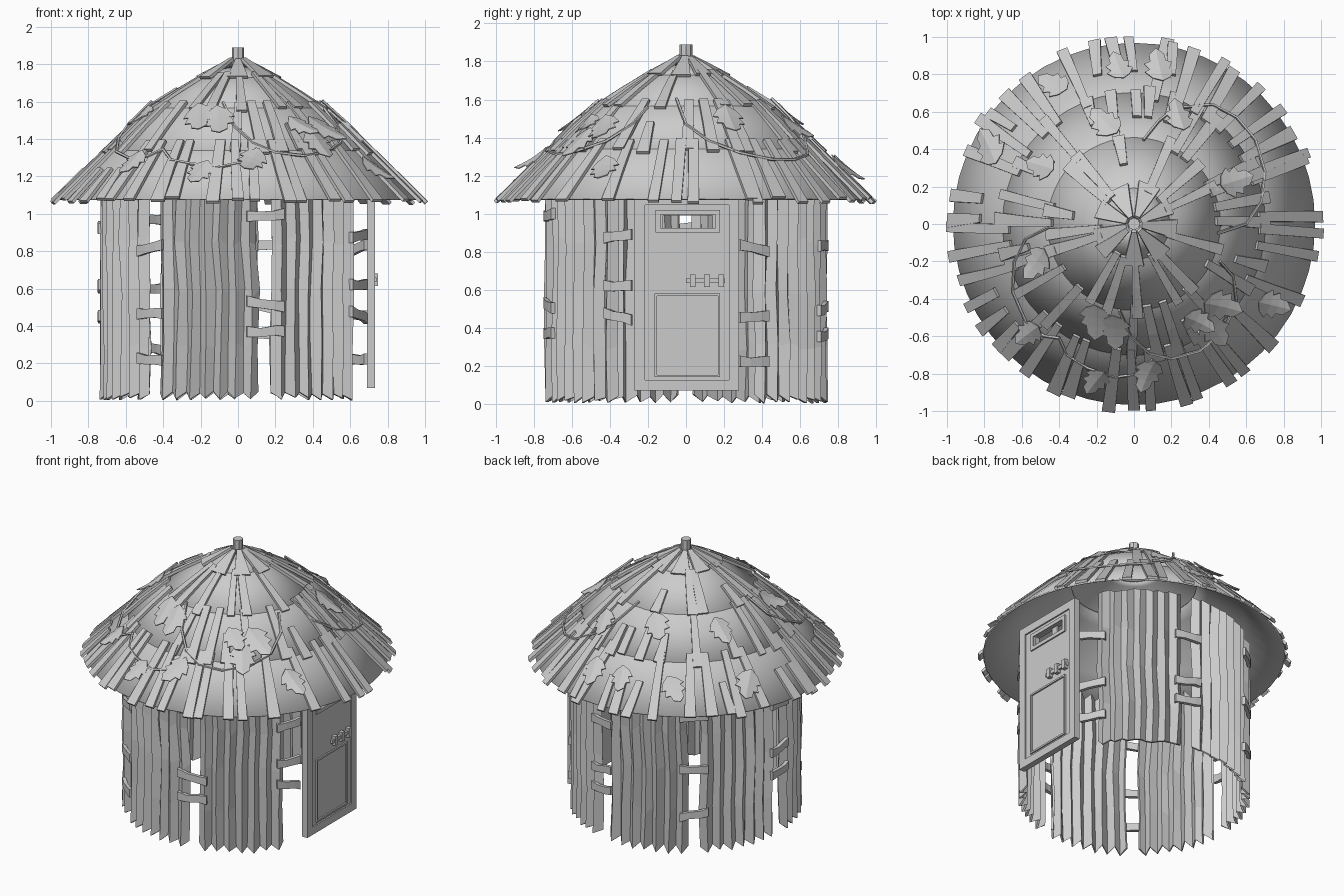
import bpy, bmesh, math, random
from mathutils import Vector

if "Cube" in bpy.data.objects:
    bpy.data.objects.remove(bpy.data.objects["Cube"])

random.seed(4)
U = random.uniform
grey = bpy.data.materials.new("weathered_grey")
grey.diffuse_color = (0.6, 0.6, 0.6, 1)
grey.use_nodes = True
grey.node_tree.nodes["Principled BSDF"].inputs["Base Color"].default_value = grey.diffuse_color


def finish(bm, name, smooth=False, solid=0):
    bmesh.ops.recalc_face_normals(bm, faces=bm.faces)
    me = bpy.data.meshes.new(name)
    bm.to_mesh(me)
    bm.free()
    ob = bpy.data.objects.new(name, me)
    bpy.context.collection.objects.link(ob)
    me.materials.append(grey)
    if solid:
        m = ob.modifiers.new("thickness", 'SOLIDIFY')
        m.thickness, m.offset = solid, 0
    if smooth:
        bpy.context.view_layer.objects.active = ob
        ob.select_set(True)
        bpy.ops.object.shade_smooth_by_angle(angle=math.radians(35))
        ob.select_set(False)
    return ob


def loft(bm, rings):
    # closed tube through equal rings of points, capped
    vs = [[bm.verts.new(p) for p in r] for r in rings]
    n = len(vs[0])
    for a, b in zip(vs, vs[1:]):
        for i in range(n):
            j = (i + 1) % n
            bm.faces.new((a[i], a[j], b[j], b[i]))
    bm.faces.new(vs[0])
    bm.faces.new(vs[-1])


def box(bm, x0, x1, y0, y1, z0, z1):
    loft(bm, [[(x, y0, z0), (x, y1, z0), (x, y1, z1), (x, y0, z1)] for x in (x0, x1)])


def frame(bm, x0, x1, y0, y1, z0, z1, w):
    box(bm, x0, x1, y0, y1, z0, z0 + w)
    box(bm, x0, x1, y0, y1, z1 - w, z1)
    box(bm, x0, x1, y0, y0 + w, z0 + w, z1 - w)
    box(bm, x0, x1, y1 - w, y1, z0 + w, z1 - w)


def polar(r, a, z):
    # angle measured from the front (-y) towards +x
    return Vector((r * math.sin(a), -r * math.cos(a), z))


# roof: overlapping conical thatch layers, each with loose slats on top
PROFILE = [(0.0, 1.83), (0.2, 1.725), (0.47, 1.56), (0.71, 1.33), (0.98, 1.065), (1.1, 0.945)]


def roof_z(r):
    for (r0, z0), (r1, z1) in zip(PROFILE, PROFILE[1:]):
        if r <= r1:
            return z0 + (z1 - z0) * (r - r0) / (r1 - r0)
    return PROFILE[-1][1]


def slat(bm, a, r0, r1, w0, w1, skew, lift, th=0.018):
    rings = []
    for k in range(3):
        t = k / 2
        r = r0 + (r1 - r0) * t
        ang = a + skew * t
        w = (w0 + (w1 - w0) * t) / 2
        tan = Vector((math.cos(ang), math.sin(ang), 0))
        n = polar(0.65, ang, 0.76)
        p = polar(r, ang, roof_z(r)) + n * lift
        rings.append([p - tan * w, p + tan * w, p + tan * w + n * th, p - tan * w + n * th])
    loft(bm, rings)


LAYERS = [  # name, shell start, shell end, slat start, count, slat top width, bottom width
    ("eave", 0.40, 0.965, 0.66, 50, 0.05, 0.07),
    ("middle", 0.17, 0.70, 0.43, 36, 0.045, 0.065),
    ("upper", 0.02, 0.46, 0.17, 25, 0.04, 0.065),
    ("crown", 0.0, 0.19, 0.03, 9, 0.03, 0.11),
]
for i, (name, r0, r1, s0, n, w0, w1) in enumerate(LAYERS):
    bm = bmesh.new()
    rs = sorted({r0, r1} | {p[0] for p in PROFILE if r0 < p[0] < r1})
    rs = [max(r, 0.005) for r in rs]
    drop = 0.012 * (r0 < 0.5)
    rows = []
    for r in rs:
        z = roof_z(r) - (0.03 if r < s0 else drop * 0.3)
        rows.append([bm.verts.new(polar(r, k * math.tau / 48, z)) for k in range(48)])
    for a, b in zip(rows, rows[1:]):
        for k in range(48):
            bm.faces.new((a[k], a[k - 1], b[k - 1], b[k]))
    finish(bm, name + "_thatch_shell", True, 0.01)
    bm = bmesh.new()
    for k in range(n):
        if n > 20 and random.random() < 0.22:
            continue
        a = (k + U(-0.25, 0.25)) * math.tau / n
        end = r1 + U(0.005, 0.034)
        start = s0 if n < 20 or random.random() < 0.75 else (s0 + r1) / 2
        slat(bm, a, start, end, w0 * U(0.8, 1.1), w1 * U(0.75, 1.15), U(-0.03, 0.03), U(0.0, 0.01))
    finish(bm, name + "_thatch_slats")

# peg on the roof tip
bm = bmesh.new()
loft(bm, [[polar(0.033, k * math.tau / 8, z) for k in range(8)] for z in (1.78, 1.89)])
finish(bm, "roof_peg")

# leaves: jagged, folded along the midrib, lying down the slope
OUTLINE = [(0, 0.0), (0.3, 0.15), (0.5, 0.38), (0.33, 0.42), (0.46, 0.62), (0.26, 0.66), (0.25, 0.85), (0, 1.0)]
LEAVES = [(0.52, 0.22), (0.23, 0.56), (-0.08, 0.82), (0.13, 0.82), (-0.5, -0.2), (-0.55, -0.57),
          (-0.2, -0.82), (0.07, -0.78), (-0.2, -0.5), (-0.1, -0.55), (0.33, -0.5), (0.45, -0.42),
          (0.72, -0.42), (-0.15, 0.52), (-0.42, 0.73), (-0.75, 0.4), (-0.48, 0.3), (0.42, -0.55)]
bm = bmesh.new()
for x, y in LEAVES:
    r, a = math.hypot(x, y), math.atan2(x, -y)
    d0, d1 = polar(r - 0.09, a, roof_z(r - 0.09)), polar(r + 0.09, a, roof_z(r + 0.09))
    down = (d1 - d0).normalized()
    tan = Vector((math.cos(a), math.sin(a), 0))
    nor = tan.cross(down)
    nor = nor if nor.z > 0 else -nor
    turn = U(-0.6, 0.6)
    down, tan = (down * math.cos(turn) + tan * math.sin(turn), tan * math.cos(turn) - down * math.sin(turn))
    L, tip = U(0.19, 0.24), U(0.0, 0.05)
    base = (d0 + d1) / 2 - down * L / 2 + nor * 0.035
    for s in (-1, 1):
        pts = [base + down * L * v + tan * s * u * L * 0.75 + nor * (tip * v * v - abs(u) * 0.03) for u, v in OUTLINE]
        spine = [base + down * L * v + nor * tip * v * v for u, v in OUTLINE]
        for k in range(len(pts) - 1):
            quad = [spine[k], pts[k], pts[k + 1], spine[k + 1]]
            quad = quad[1:] if k == 0 else quad[:3] if k == len(pts) - 2 else quad
            bm.faces.new([bm.verts.new(p) for p in quad])
bmesh.ops.remove_doubles(bm, verts=bm.verts, dist=0.0005)
finish(bm, "roof_leaves", solid=0.006)

# vines draped over the roof
VINES = [
    [(0.05, 0.45), (0.13, 0.55), (0.22, 0.62), (0.42, 0.64), (0.55, 0.57), (0.65, 0.45), (0.7, 0.28), (0.68, 0.12), (0.6, 0.0), (0.45, -0.05)],
    [(0.46, -0.2), (0.53, -0.28), (0.55, -0.42), (0.48, -0.57), (0.35, -0.68), (0.2, -0.72), (0.08, -0.69), (-0.02, -0.6), (-0.08, -0.46)],
    [(-0.46, -0.02), (-0.58, -0.08), (-0.64, -0.2), (-0.65, -0.36), (-0.58, -0.52), (-0.48, -0.6), (-0.4, -0.61)],
    [(-0.4, -0.61), (-0.36, -0.7), (-0.25, -0.77), (-0.1, -0.82), (0.03, -0.8), (0.1, -0.72)],
]
bm = bmesh.new()
for path in VINES:
    pts = [Vector((x, y, roof_z(math.hypot(x, y)) + 0.035)) for x, y in path]
    rings = []
    for k, p in enumerate(pts):
        d = (pts[min(k + 1, len(pts) - 1)] - pts[max(k - 1, 0)]).normalized()
        s = d.cross(Vector((0, 0, 1))).normalized()
        u = s.cross(d)
        rings.append([p + (s * math.cos(t) + u * math.sin(t)) * 0.009 for t in [q * math.tau / 5 for q in range(5)]])
    loft(bm, rings)
finish(bm, "roof_vines")

# six corrugated wall panels with gaps between them
for i in range(6):
    a0, a1 = 59 - 50.8 * i - 44, 59 - 50.8 * i
    bm = bmesh.new()
    n, rows = 14, []
    kink = [0, U(-0.8, 0.8), U(-0.8, 0.8), U(-0.8, 0.8), 0]
    for q in range(5):
        row = []
        for k in range(n + 1):
            a = math.radians(a0 + (a1 - a0) * k / n + kink[q] + U(-0.4, 0.4))
            r = (0.735 if k % 2 else 0.695) + U(-0.006, 0.006)
            z = [0.0, 0.3, 0.58, 0.85, 1.11][q] + U(-0.03, 0.03) * (0 < q < 4)
            if q in (0, 4):
                z += (0.01 if k % 2 else 0.04) + U(-0.008, 0.012)
            row.append(bm.verts.new(polar(r, a, z)))
        rows.append(row)
    for a, b in zip(rows, rows[1:]):
        for k in range(n):
            bm.faces.new((a[k], a[k + 1], b[k + 1], b[k]))
    finish(bm, "wall_panel_%d" % (i + 1), solid=0.014)

# short bent planks bridging the gaps: angle, heights, length
PLANKS = [(-39.5, (0.82, 0.47, 0.22), 0.17), (11.5, (0.99, 0.52, 0.37), 0.2), (-90.5, (0.93, 0.61, 0.45), 0.17),
          (-141, (0.97, 0.6, 0.28), 0.18), (-192, (0.83, 0.5, 0.36), 0.18), (61, (0.62, 0.46, 0.88), 0.16),
          (119, (0.82, 0.46, 0.22), 0.17)]
bm = bmesh.new()
for deg, zs, L in PLANKS:
    for z in zs:
        tilt, rings = U(-0.02, 0.02), []
        for t in (-1, -0.3, 0.5, 1):
            a = math.radians(deg) + t * L / 2 / 0.73
            h = 0.022 + 0.007 * abs(t)
            zc = z + tilt * t + U(-0.005, 0.005)
            rings.append([polar(0.728, a, zc - h), polar(0.752, a, zc - h), polar(0.752, a, zc + h), polar(0.728, a, zc + h)])
        loft(bm, rings)
finish(bm, "gap_planks")

# door on the right side, with a slot window and a framed lower panel
bm = bmesh.new()
box(bm, 0.69, 0.722, -0.27, 0.28, 0.07, 0.92)
box(bm, 0.69, 0.722, -0.27, 0.28, 0.99, 1.10)
box(bm, 0.69, 0.722, -0.27, -0.12, 0.92, 0.99)
box(bm, 0.69, 0.722, 0.14, 0.28, 0.92, 0.99)
finish(bm, "door_slab")
bm = bmesh.new()
frame(bm, 0.715, 0.732, -0.27, 0.28, 0.07, 1.10, 0.055)
finish(bm, "door_border")
bm = bmesh.new()
frame(bm, 0.715, 0.732, -0.16, 0.18, 0.9, 1.02, 0.025)
box(bm, 0.70, 0.71, 0.03, 0.08, 0.91, 1.0)
finish(bm, "door_slot_frame")
bm = bmesh.new()
frame(bm, 0.715, 0.732, -0.165, 0.18, 0.14, 0.58, 0.012)
finish(bm, "door_lower_panel_rim")

# door bolt
bm = bmesh.new()
box(bm, 0.72, 0.74, 0.0, 0.205, 0.635, 0.66)
for y in (0.02, 0.095, 0.17):
    box(bm, 0.72, 0.748, y, y + 0.03, 0.615, 0.68)
finish(bm, "door_bolt")
